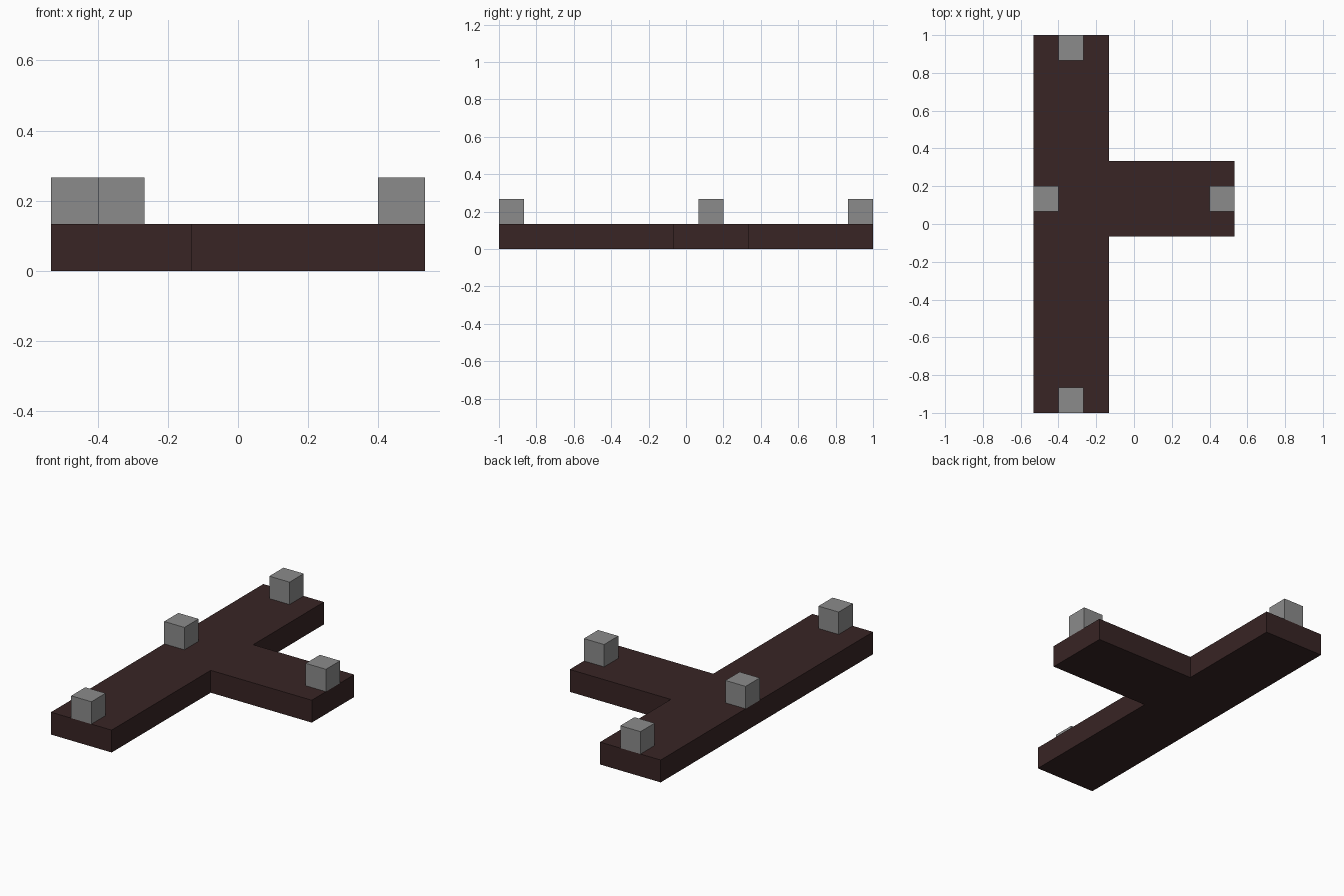
import bpy
import bmesh

U = 2 / 15  # one block: the length is 15 blocks


def material(name, colour):
    mat = bpy.data.materials.new(name)
    mat.use_nodes = True
    mat.diffuse_color = colour
    mat.node_tree.nodes["Principled BSDF"].inputs["Base Color"].default_value = colour
    return mat


def prism(name, outline, bottom, height, mat):
    """Extrude a flat outline, given in blocks, straight up."""
    bm = bmesh.new()
    face = bm.faces.new([bm.verts.new((x * U, y * U, bottom * U)) for x, y in outline])
    top = bmesh.ops.extrude_face_region(bm, geom=[face])["geom"]
    verts = [v for v in top if isinstance(v, bmesh.types.BMVert)]
    bmesh.ops.translate(bm, verts=verts, vec=(0, 0, height * U))
    bmesh.ops.recalc_face_normals(bm, faces=bm.faces)
    mesh = bpy.data.meshes.new(name)
    bm.to_mesh(mesh)
    bm.free()
    mesh.materials.append(mat)
    obj = bpy.data.objects.new(name, mesh)
    bpy.context.collection.objects.link(obj)
    return obj


if "Cube" in bpy.data.objects:
    bpy.data.objects.remove(bpy.data.objects["Cube"])

brown = material("dark brown", (0.04, 0.018, 0.018, 1))
grey = material("stone grey", (0.26, 0.26, 0.26, 1))

# T-shaped base: long bar with an arm towards the left side
prism("base", [(-4, -7.5), (-1, -7.5), (-1, -0.5), (4, -0.5),
               (4, 2.5), (-1, 2.5), (-1, 7.5), (-4, 7.5)], 0, 1, brown)

# One cube at each end, and one opposite the arm
posts = {"front_post": (-2.5, -7), "back_post": (-2.5, 7),
         "left_post": (3.5, 1), "right_post": (-3.5, 1)}
for name, (x, y) in posts.items():
    h = 0.5
    prism(name, [(x - h, y - h), (x + h, y - h), (x + h, y + h), (x - h, y + h)], 1, 1, grey)
